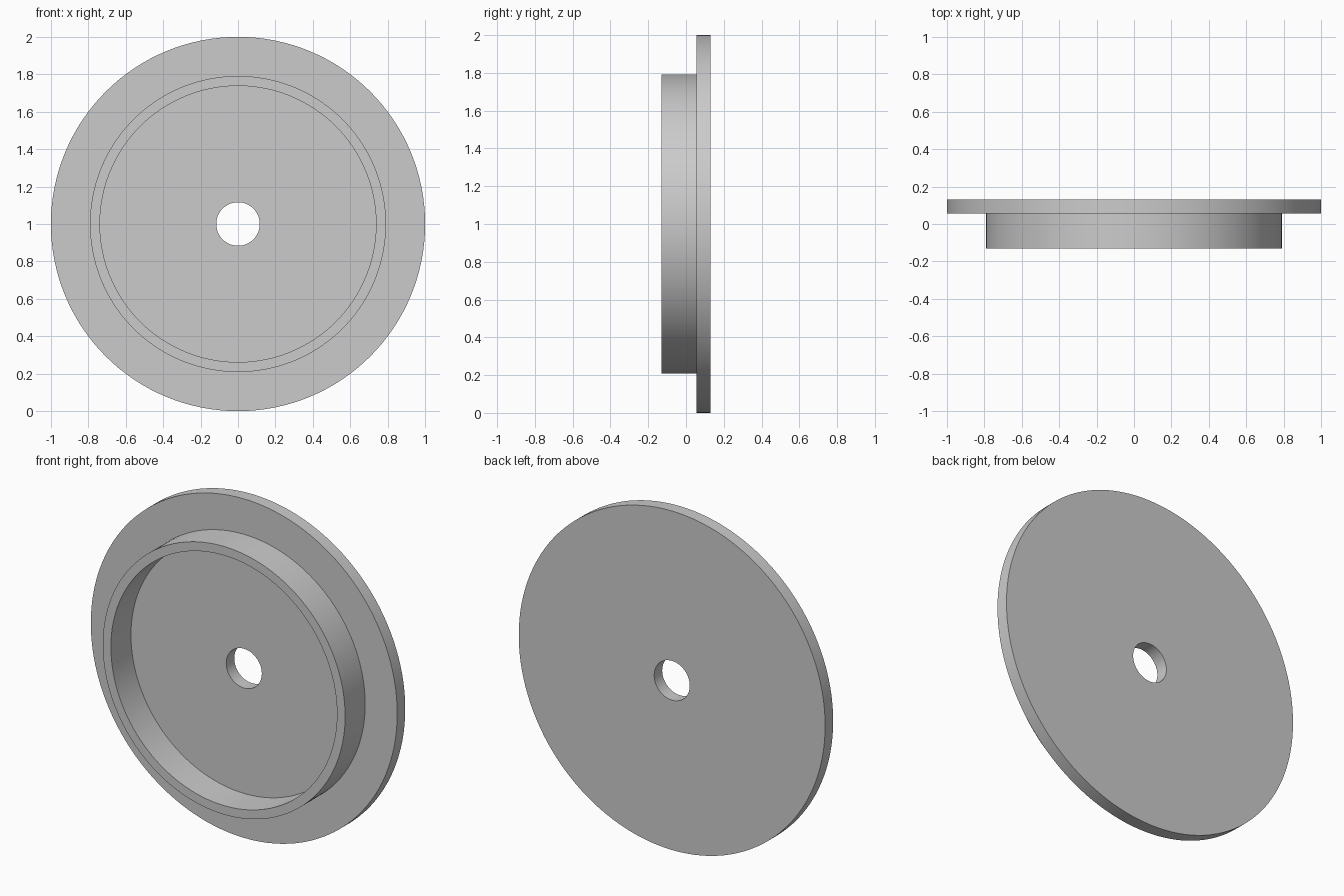
import bpy, bmesh, math
from mathutils import Matrix, Vector

if "Cube" in bpy.data.objects:
    bpy.data.objects.remove(bpy.data.objects["Cube"])

SEGMENTS = 128

# Closed cross-section of the flanged disc: (radius, y)
PROFILE = [
    (0.116, 0.131), (1.0, 0.131), (1.0, 0.056),   # back face and outer rim
    (0.791, 0.056), (0.791, -0.131),              # flange front, collar outside
    (0.738, -0.131), (0.738, 0.056),              # collar lip, collar inside
    (0.116, 0.056),                               # recess floor to centre bore
]


def lathe(name, profile, centre):
    """Revolve a closed profile around the y axis through centre."""
    bm = bmesh.new()
    rings = []
    for i in range(SEGMENTS):
        turn = Matrix.Rotation(2 * math.pi * i / SEGMENTS, 3, 'Y')
        rings.append([bm.verts.new(centre + turn @ Vector((0, y, r)))
                      for r, y in profile])
    n = len(profile)
    for i in range(SEGMENTS):
        a, b = rings[i], rings[(i + 1) % SEGMENTS]
        for j in range(n):
            k = (j + 1) % n
            bm.faces.new((a[j], a[k], b[k], b[j]))
    bmesh.ops.recalc_face_normals(bm, faces=bm.faces)
    mesh = bpy.data.meshes.new(name)
    bm.to_mesh(mesh)
    bm.free()
    obj = bpy.data.objects.new(name, mesh)
    bpy.context.collection.objects.link(obj)
    return obj


# Flanged disc with collar and centre bore
disc = lathe("flanged_disc", PROFILE, Vector((0, 0, 1)))
bpy.context.view_layer.objects.active = disc
disc.select_set(True)
bpy.ops.object.shade_smooth_by_angle(angle=math.radians(30))
